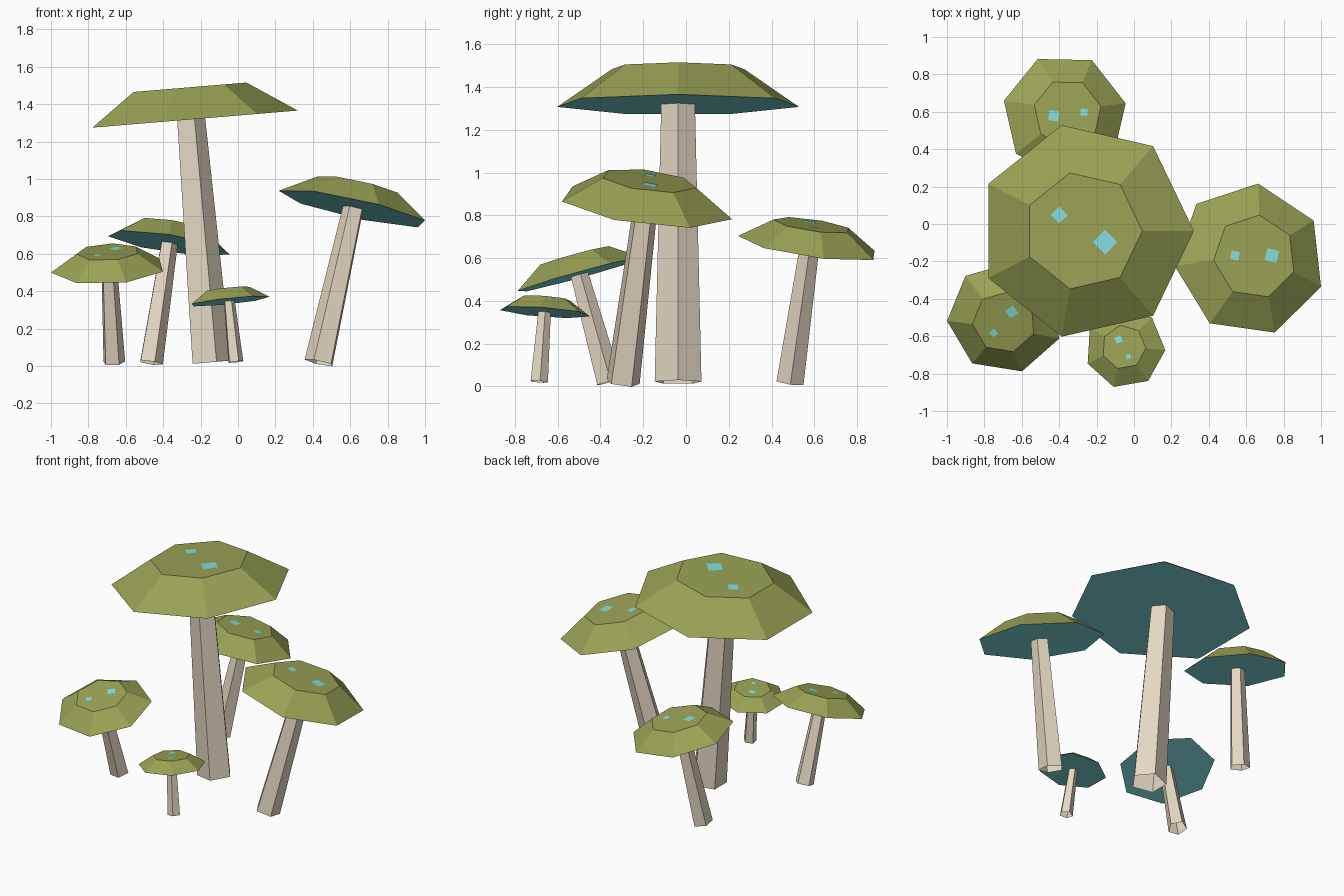
import bpy
import bmesh
from math import radians
from mathutils import Matrix, Vector

if "Cube" in bpy.data.objects:
    bpy.data.objects.remove(bpy.data.objects["Cube"], do_unlink=True)


def make_material(name, rgb):
    mat = bpy.data.materials.new(name)
    mat.use_nodes = True
    mat.diffuse_color = (*rgb, 1)
    bsdf = mat.node_tree.nodes["Principled BSDF"]
    bsdf.inputs["Base Color"].default_value = (*rgb, 1)
    bsdf.inputs["Roughness"].default_value = 0.9
    return mat


GREEN = make_material("olive green", (0.325, 0.363, 0.091))
AQUA = make_material("light aqua", (0.225, 0.73, 0.75))
BEIGE = make_material("pale beige", (0.78, 0.69, 0.55))


def add_frustum(bm, sides, r_low, r_high, z_low, z_high, x=0, y=0):
    """Closed frustum with its first corner pointing along +x."""
    place = (Matrix.Translation((x, y, (z_low + z_high) / 2))
             @ Matrix.Rotation(radians(-90), 4, "Z"))
    bmesh.ops.create_cone(bm, cap_ends=True, segments=sides, radius1=r_low,
                          radius2=r_high, depth=z_high - z_low, matrix=place)


def remove_faces(bm, rule):
    """Delete the faces whose upward slope meets the rule."""
    bm.normal_update()
    unwanted = [f for f in bm.faces if rule(f.normal.z)]
    bmesh.ops.delete(bm, geom=unwanted, context="FACES")


def finish(bm, name, matrix, mats):
    mesh = bpy.data.meshes.new(name)
    for mat in mats:
        mesh.materials.append(mat)
    # Downward faces take the second colour where there is one
    if len(mats) > 1:
        bm.normal_update()
        for face in bm.faces:
            face.material_index = int(face.normal.z < -0.9)
    bm.to_mesh(mesh)
    bm.free()
    obj = bpy.data.objects.new(name, mesh)
    obj.matrix_world = matrix
    bpy.context.collection.objects.link(obj)


def mushroom(name, foot, crown, size, roll):
    foot, crown = Vector(foot), Vector(crown)
    axis = crown - foot
    tilt = Vector((0, 0, 1)).rotation_difference(axis).to_matrix().to_4x4()
    place = Matrix.Translation(crown) @ tilt @ Matrix.Rotation(radians(roll), 4, "Z")
    rise = 0.172 * size

    # Five-sided tapered stem, a hollow tube open at both ends
    bm = bmesh.new()
    add_frustum(bm, 5, 0.115 * size, 0.083 * size, -axis.length, 0)
    remove_faces(bm, lambda up: abs(up) > 0.9)
    finish(bm, name + "_stem", place, [BEIGE])

    # Seven-sided cap with a flat underside
    bm = bmesh.new()
    add_frustum(bm, 7, 0.58 * size, 0.318 * size, 0, rise)
    finish(bm, name + "_cap", place, [GREEN, AQUA])

    # Two flat square spots lying on the cap
    bm = bmesh.new()
    for x, y, r in ((-0.127, 0.085, 0.046), (0.118, -0.06, 0.066)):
        add_frustum(bm, 4, r * size, r * size, rise - 0.002, rise + 0.002,
                    x * size, y * size)
    remove_faces(bm, lambda up: up < 0.9)
    finish(bm, name + "_spots", place, [AQUA])


mushroom("tall_mushroom", (-0.15, -0.037, 0.02), (-0.258, -0.037, 1.318), 1.0, 0)
mushroom("left_mushroom", (0.436, -0.296, 0.018), (0.619, -0.19, 0.844), 0.712, 31.4)
mushroom("right_mushroom", (-0.664, -0.362, 0.02), (-0.69, -0.5, 0.521), 0.536, 81)
mushroom("back_mushroom", (-0.468, 0.486, 0.018), (-0.37, 0.578, 0.656), 0.582, 218)
mushroom("small_mushroom", (-0.014, -0.688, 0.022), (-0.048, -0.663, 0.347), 0.374, 151)
